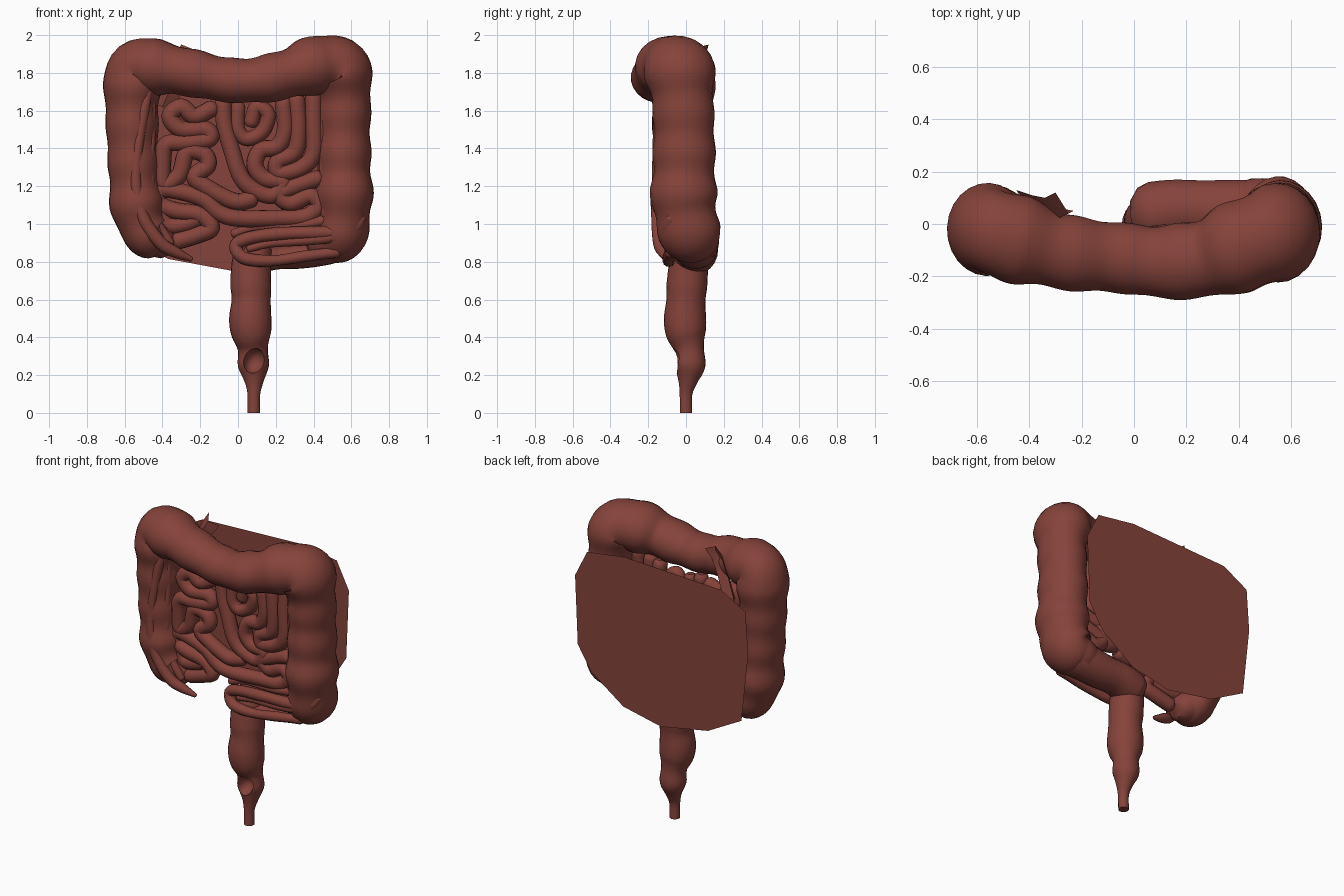
import bpy, bmesh, math
from mathutils import Vector

mat = bpy.data.materials.new("reddish brown tissue")
mat.diffuse_color = (0.235, 0.056, 0.043, 1)


def finish(name, bm):
    me = bpy.data.meshes.new(name)
    bmesh.ops.recalc_face_normals(bm, faces=bm.faces[:])
    bm.to_mesh(me)
    bm.free()
    ob = bpy.data.objects.new(name, me)
    bpy.context.collection.objects.link(ob)
    me.materials.append(mat)
    return ob


def smooth(ob):
    bpy.ops.object.select_all(action='DESELECT')
    ob.select_set(True)
    bpy.context.view_layer.objects.active = ob
    bpy.ops.object.shade_smooth_by_angle(angle=math.radians(40))


def spline(pts, steps):
    """Catmull-Rom through points of (x, y, z, radius)."""
    p = [Vector(q) for q in pts]
    p = [2 * p[0] - p[1]] + p + [2 * p[-1] - p[-2]]
    out = []
    for i in range(1, len(p) - 2):
        a, b, c, d = p[i - 1:i + 3]
        for k in range(steps):
            t = k / steps
            out.append(0.5 * (2 * b + (c - a) * t + (2 * a - 5 * b + 4 * c - d) * t * t
                              + (3 * b - a - 3 * c + d) * t ** 3))
    return out + [p[-2]]


def tube(name, pts, sides=12, steps=5, bulge=0.0, period=0.21, ydepth=1.0, round_ends=True):
    """Sweep a round section along a spline; bulge adds pouches."""
    path = spline(pts, steps)
    bm = bmesh.new()
    rings, dist, nrm = [], 0.0, None
    n = len(path)
    for i, q in enumerate(path):
        c = q.xyz
        tan = (path[min(i + 1, n - 1)].xyz - path[max(i - 1, 0)].xyz).normalized()
        if nrm is None:
            nrm = tan.orthogonal()
        nrm = (nrm - tan * nrm.dot(tan)).normalized()
        bi = tan.cross(nrm)
        if i:
            dist += (c - path[i - 1].xyz).length
        r = q.w * (1 + bulge * math.sin(dist * 2 * math.pi / period)
                   + bulge * 0.4 * math.sin(dist * 23 + 1))
        ring = []
        for k in range(sides):
            a = 2 * math.pi * k / sides
            off = (nrm * math.cos(a) + bi * math.sin(a)) * r
            off.y *= ydepth
            ring.append(bm.verts.new(c + off))
        rings.append(ring)
    for a, b in zip(rings, rings[1:]):
        for k in range(sides):
            bm.faces.new((a[k], a[(k + 1) % sides], b[(k + 1) % sides], b[k]))
    # rounded or flat ends
    for ring, i, j in ((rings[0], 0, 1), (rings[-1], -1, -2)):
        if round_ends:
            c = path[i].xyz
            out = (c - path[j].xyz).normalized() * path[i].w
            prev = ring
            for ang in (0.5, 1.0):
                new = [bm.verts.new(c + (v.co - c) * math.cos(ang) + out * math.sin(ang) * 0.8)
                       for v in ring]
                for k in range(sides):
                    bm.faces.new((prev[k], prev[(k + 1) % sides], new[(k + 1) % sides], new[k]))
                prev = new
            bm.faces.new(prev)
        else:
            bm.faces.new(ring)
    ob = finish(name, bm)
    smooth(ob)
    return ob


def carve(ob, loc, size, rot=0.0):
    """Hollow out an ellipsoid pocket."""
    bpy.ops.mesh.primitive_uv_sphere_add(segments=28, ring_count=16, location=loc,
                                         rotation=(0, rot, 0))
    cut = bpy.context.object
    cut.scale = size
    cut.hide_render = True
    cut.data.materials.append(mat)
    m = ob.modifiers.new("pocket", 'BOOLEAN')
    m.operation, m.object, m.solver = 'DIFFERENCE', cut, 'EXACT'
    bpy.context.view_layer.objects.active = ob
    bpy.ops.object.modifier_apply(modifier=m.name)
    bpy.data.objects.remove(cut)
    smooth(ob)


# large intestine: ascending, transverse and descending parts
tube("large_intestine", [
    (-.40, -.02, .90, .085), (-.48, -.02, .95, .125), (-.53, -.02, 1.08, .14),
    (-.55, -.02, 1.28, .135), (-.56, -.02, 1.5, .137), (-.56, -.02, 1.70, .148),
    (-.54, -.03, 1.83, .150), (-.41, -.07, 1.825, .142), (-.25, -.11, 1.80, .125),
    (-.05, -.13, 1.762, .118), (.12, -.145, 1.765, .122), (.28, -.13, 1.80, .135),
    (.42, -.08, 1.84, .155), (.53, -.04, 1.825, .165), (.56, -.02, 1.68, .145),
    (.56, -.01, 1.5, .140), (.56, -.01, 1.3, .145), (.56, -.01, 1.12, .150),
    (.54, .02, .95, .140), (.46, .05, .90, .12)],
    sides=24, steps=8, bulge=0.04, ydepth=1.14)

# sigmoid bend, open at the front
sigmoid = tube("sigmoid_bend", [
    (.57, .01, .96, .13), (.46, .04, .90, .12), (.32, .05, .87, .105),
    (.18, .055, .86, .105), (.07, .04, .84, .11)], sides=24, steps=8, bulge=.015, ydepth=1.1)
carve(sigmoid, (.30, -.06, .875), (.27, .10, .06), -.06)

# rectum and anal canal with a cut-open window
rectum = tube("rectum", [
    (.09, .04, .88, .09), (.07, .015, .78, .105), (.068, .005, .68, .108), (.07, .0, .6, .102),
    (.065, -.005, .5, .113), (.07, .0, .42, .105), (.078, .015, .34, .08),
    (.082, .02, .25, .082), (.085, .01, .17, .052), (.084, .0, .10, .034),
    (.083, .0, .0, .032)], sides=24, steps=6, bulge=.01, round_ends=False)
carve(rectum, (.085, -.06, .275), (.055, .075, .068), .4)

# folded lips around the open sigmoid
tube("sigmoid_lip", [
    (.65, -.08, 1.03, .03), (.60, -.10, .97, .035), (.48, -.11, .955, .035), (.25, -.11, .95, .035),
    (.08, -.09, .93, .035), (-.01, -.07, .89, .035), (.03, -.09, .82, .035),
    (.18, -.09, .805, .03), (.36, -.09, .83, .03), (.52, -.08, .85, .03)], bulge=.03)
tube("sigmoid_inner_fold", [(.06, -.07, .87, .02), (.18, -.09, .90, .025), (.38, -.11, .915, .028),
                            (.52, -.11, .94, .03), (.60, -.11, 1.03, .03)])
tube("sigmoid_upper_fold", [(-.02, -.04, .95, .025), (.1, -.05, .985, .025), (.3, -.06, .99, .025),
                            (.46, -.08, 1.02, .03), (.55, -.09, 1.05, .03)])

# small intestine: several winding loops, laid out on a front plane (x, z)
def coil(name, pts, r=.046, y=-.06):
    tube(name, [(x, y + .012 * math.sin(9 * x + 5 * z), z, r) for x, z in pts], sides=12, steps=6)


coil("small_loop_upper_left", [
    (-.14, 1.61), (-.23, 1.57), (-.30, 1.62), (-.36, 1.57), (-.30, 1.50), (-.17, 1.50),
    (-.15, 1.45), (-.27, 1.43), (-.38, 1.42), (-.40, 1.30), (-.39, 1.21), (-.31, 1.26),
    (-.27, 1.38), (-.18, 1.37), (-.16, 1.31), (-.23, 1.25), (-.16, 1.19), (-.02, 1.12), (.07, 1.13)])
coil("small_loop_centre", [
    (-.08, 1.64), (-.07, 1.52), (-.03, 1.38), (.01, 1.26), (.07, 1.19), (.18, 1.15), (.24, 1.22),
    (.14, 1.24), (.09, 1.31), (.12, 1.39), (.21, 1.41), (.25, 1.50), (.24, 1.64)])
coil("small_loop_hook", [
    (0, 1.62), (0, 1.50), (.05, 1.45), (.13, 1.49), (.16, 1.58), (.10, 1.62), (.07, 1.54)], .04)
coil("small_loop_right", [
    (.31, 1.66), (.32, 1.5), (.30, 1.38), (.21, 1.33), (.22, 1.27), (.34, 1.30), (.40, 1.38),
    (.40, 1.55), (.40, 1.68)])
coil("small_loop_lower_right", [
    (.42, 1.24), (.33, 1.21), (.22, 1.16), (.28, 1.11), (.38, 1.15), (.43, 1.10), (.36, 1.04),
    (.20, 1.03), (0, 1.03), (-.10, 1.06), (-.18, 1.13), (-.30, 1.17), (-.41, 1.18), (-.42, 1.11),
    (-.33, 1.07), (-.2, 1.05), (-.14, .98), (-.22, .94), (-.32, .91)])
coil("small_loop_lower_left", [(-.42, 1.12), (-.38, 1.0), (-.28, 1.0), (-.19, 1.04)], .045, -.05)

# bands along the inside of the large intestine, and the appendix
tube("appendix_band", [
    (-.46, -.13, 1.76, .015), (-.49, -.14, 1.65, .03), (-.53, -.15, 1.40, .028),
    (-.54, -.15, 1.20, .032), (-.50, -.15, 1.03, .035), (-.41, -.14, .90, .035),
    (-.33, -.12, .85, .03), (-.25, -.10, .815, .014)])
tube("left_inner_band", [(-.45, -.09, 1.74, .015), (-.46, -.09, 1.5, .025),
                         (-.47, -.1, 1.25, .03), (-.45, -.1, 1.05, .03), (-.36, -.09, .90, .025)])
tube("right_inner_band", [(.46, -.10, 1.72, .015), (.45, -.08, 1.5, .022),
                          (.455, -.08, 1.25, .022), (.47, -.09, 1.05, .03)])

# small loose ribbon behind the transverse part
bm = bmesh.new()
rows = [(-.25, .07, 1.93), (-.29, .05, 1.86), (-.34, .06, 1.76), (-.40, .08, 1.62)]
vs = [[bm.verts.new((x - .05, y + .05, z + .02)), bm.verts.new((x, y - .03, z)),
       bm.verts.new((x + .06, y, z - .02))] for x, y, z in rows]
for a, b in zip(vs, vs[1:]):
    for k in (0, 1):
        bm.faces.new((a[k], a[k + 1], b[k + 1], b[k]))
smooth(finish("loose_ribbon", bm))

# flat many-sided sheet behind everything
bm = bmesh.new()
outline = [(.62, 1.60), (.53, 1.78), (.25, 1.82), (-.47, 1.79), (-.65, 1.69), (-.67, 1.41),
           (-.62, .95), (-.37, .815), (-.02, .75), (.26, .81), (.50, .98), (.60, 1.14)]
bm.faces.new([bm.verts.new((x, .295, z)) for x, z in outline])
finish("back_sheet", bm)
